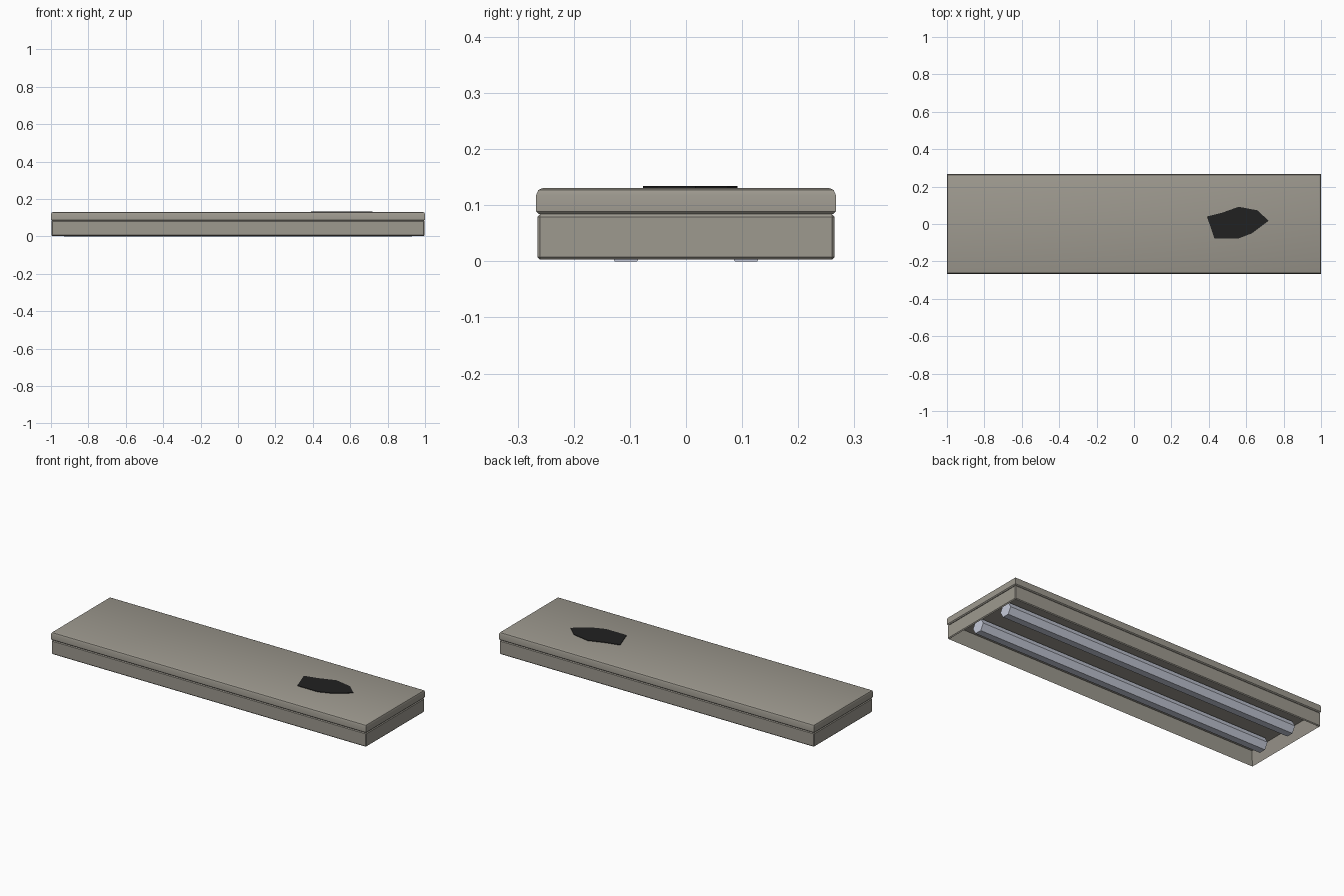
import bpy
import bmesh
from math import radians
from mathutils import Matrix, Vector

cube = bpy.data.objects.get("Cube")
if cube:
    bpy.data.objects.remove(cube, do_unlink=True)


def material(name, rgb):
    mat = bpy.data.materials.new(name)
    mat.use_nodes = True
    mat.diffuse_color = (*rgb, 1)
    mat.node_tree.nodes["Principled BSDF"].inputs["Base Color"].default_value = (*rgb, 1)
    return mat


warm_grey = material("warm grey", (0.34, 0.32, 0.275))
pale_blue = material("pale blue grey", (0.57, 0.60, 0.70))
black = material("black", (0.015, 0.015, 0.015))


def add_object(name, bm, mat):
    bmesh.ops.recalc_face_normals(bm, faces=bm.faces)
    mesh = bpy.data.meshes.new(name)
    bm.to_mesh(mesh)
    bm.free()
    mesh.materials.append(mat)
    obj = bpy.data.objects.new(name, mesh)
    bpy.context.collection.objects.link(obj)
    return obj


def box(half_x, half_y, bottom, top):
    bm = bmesh.new()
    bmesh.ops.create_cube(bm, size=1)
    bmesh.ops.scale(bm, vec=(2 * half_x, 2 * half_y, top - bottom), verts=bm.verts)
    bmesh.ops.translate(bm, vec=(0, 0, (top + bottom) / 2), verts=bm.verts)
    return bm


def bevel(bm, edges, width, segments=1):
    bmesh.ops.bevel(bm, geom=edges, offset=width, segments=segments,
                    profile=0.5, affect='EDGES')


# Housing: chamfered box, hollowed from below
bm = box(0.998, 0.265, 0.003, 0.084)
bevel(bm, list(bm.edges), 0.005)
floor = min(bm.faces, key=lambda f: f.calc_center_median().z)
bmesh.ops.inset_region(bm, faces=[floor], thickness=0.027)
bmesh.ops.translate(bm, vec=(0, 0, 0.075), verts=floor.verts)
add_object("housing", bm, warm_grey)

# Lid: wide rounded upper edge, small lower chamfer
bm = box(1.0, 0.267, 0.084, 0.131)
middle = 0.11
bevel(bm, [e for e in bm.edges if all(v.co.z > middle for v in e.verts)], 0.013, 2)
bevel(bm, [e for e in bm.edges if all(v.co.z < middle for v in e.verts)], 0.005)
lid = add_object("lid", bm, warm_grey)
bpy.context.view_layer.objects.active = lid
lid.select_set(True)
bpy.ops.object.shade_smooth_by_angle(angle=radians(30))
lid.select_set(False)

# Two six-sided lamp tubes, each lying on a flat side
for side, y in (("front", -0.107), ("back", 0.107)):
    bm = bmesh.new()
    bmesh.ops.create_cone(bm, cap_ends=True, segments=6, radius1=0.04, radius2=0.04,
                          depth=1.86, matrix=Matrix.Rotation(radians(90), 4, 'Y'))
    if sum(abs(v.co.z) < 0.001 for v in bm.verts) == 0:
        bmesh.ops.rotate(bm, matrix=Matrix.Rotation(radians(30), 3, 'X'), verts=bm.verts)
    low = min(v.co.z for v in bm.verts)
    bmesh.ops.translate(bm, vec=(0, y, -low), verts=bm.verts)
    add_object(side + "_lamp_tube", bm, pale_blue)

# Thin irregular patch on the lid
outline = [(0.39, 0.04), (0.47, 0.06), (0.56, 0.092), (0.66, 0.073), (0.72, 0.017),
           (0.63, -0.05), (0.56, -0.077), (0.43, -0.077)]
bm = bmesh.new()
patch = bm.faces.new([bm.verts.new((x, y, 0.1305)) for x, y in outline])
side = bmesh.ops.extrude_face_region(bm, geom=[patch], use_keep_orig=True)
raised = [g for g in side["geom"] if isinstance(g, bmesh.types.BMVert)]
bmesh.ops.translate(bm, vec=Vector((0, 0, 0.0035)), verts=raised)
add_object("top_patch", bm, black)
